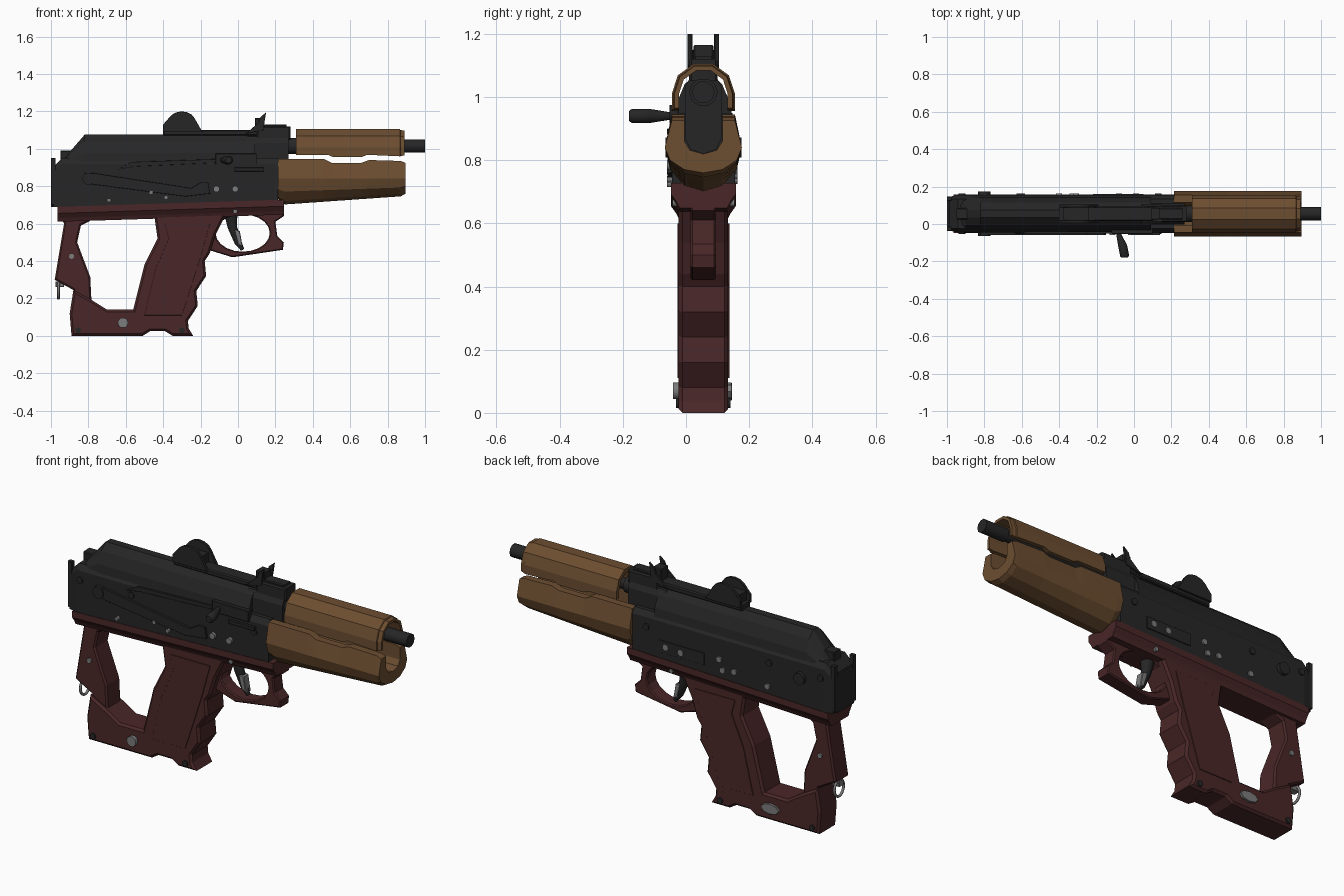
import bpy, bmesh, math

old = bpy.data.objects.get("Cube")
if old:
    bpy.data.objects.remove(old, do_unlink=True)

MID = .055     # centre plane of the body
WALL = .1      # half width of the receiver
BORE = 1.015   # height of the barrel axis
RIGHT, LEFT = -1, 1
SIDES = (RIGHT, LEFT)


def material(name, *rgb):
    mat = bpy.data.materials.new(name)
    mat.use_nodes = True
    mat.diffuse_color = (*rgb, 1)
    mat.node_tree.nodes["Principled BSDF"].inputs["Base Color"].default_value = (*rgb, 1)
    return mat


STEEL = material("black steel", .019, .019, .019)
WOOD = material("brown wood", .15, .075, .03)
MAROON = material("maroon polymer", .068, .02, .021)
SILVER = material("bare metal", .2, .2, .2)


def add(name, mesh, mat):
    ob = bpy.data.objects.new(name, mesh)
    bpy.context.collection.objects.link(ob)
    mesh.materials.clear()
    mesh.materials.append(mat)
    return ob


def arc(width, height, start, end, steps, base=0, middle=0):
    """Points of a faceted elliptical arc, angles in half turns."""
    angles = [math.pi * (start + (end - start) * i / steps) for i in range(steps + 1)]
    return [(middle + width * math.cos(a), base + height * math.sin(a)) for a in angles]


def mirrored(half):
    return half + [(-y, z) for y, z in reversed(half)]


def loft(name, mat, stations):
    """Skin matching (y, z) sections placed along x, with end caps."""
    bm = bmesh.new()
    rings = [[bm.verts.new((x, MID + y, z)) for y, z in section] for x, section in stations]
    for a, b in zip(rings, rings[1:]):
        for i in range(len(a)):
            bm.faces.new((a[i - 1], a[i], b[i], b[i - 1]))
    bm.faces.new(rings[0])
    bm.faces.new(rings[-1])
    bmesh.ops.recalc_face_normals(bm, faces=bm.faces)
    mesh = bpy.data.meshes.new(name)
    bm.to_mesh(mesh)
    bm.free()
    return add(name, mesh, mat)


def add_spline(curve, points, cyclic):
    spline = curve.splines.new('POLY')
    spline.points.add(len(points) - 1)
    for point, (x, y, z, radius) in zip(spline.points, points):
        point.co = (x, y, z, 1)
        point.radius = radius
    spline.use_cyclic_u = cyclic
    spline.use_smooth = False


def curve_to_part(name, mat, curve):
    source = bpy.data.objects.new(name + " path", curve)
    bpy.context.collection.objects.link(source)
    graph = bpy.context.evaluated_depsgraph_get()
    mesh = bpy.data.meshes.new_from_object(source.evaluated_get(graph))
    bpy.data.objects.remove(source, do_unlink=True)
    return add(name, mesh, mat)


def plate(name, mat, half, *loops, y=0):
    """Chamfered slab from an (x, z) outline; further loops are holes."""
    curve = bpy.data.curves.new(name, 'CURVE')
    curve.dimensions = '2D'
    curve.fill_mode = 'BOTH'
    chamfer = half * .15
    curve.extrude = half - chamfer
    curve.bevel_depth = chamfer
    curve.offset = -chamfer
    curve.bevel_resolution = 0
    for loop in loops:
        add_spline(curve, [(x, z, 0, 1) for x, z in loop], True)
    ob = curve_to_part(name, mat, curve)
    ob.rotation_euler.x = math.pi / 2
    ob.location.y = MID + y


def box(name, mat, half, x0, x1, z0, z1, y=0):
    plate(name, mat, half, [(x0, z0), (x1, z0), (x1, z1), (x0, z1)], y=y)


def tube(name, mat, points, cyclic=False):
    """Round bar through (x, y, z, radius) points."""
    curve = bpy.data.curves.new(name, 'CURVE')
    curve.dimensions = '3D'
    curve.fill_mode = 'FULL'
    curve.bevel_depth = 1
    curve.bevel_resolution = 3
    curve.use_fill_caps = True
    add_spline(curve, points, cyclic)
    mesh = curve_to_part(name, mat, curve).data
    mesh.shade_smooth()
    mesh.set_sharp_from_angle(angle=math.radians(45))


def pin(name, mat, side, x, z, radius, wall=WALL, out=.008):
    tube(name, mat, [(x, MID + side * d, z, radius) for d in (wall - .02, wall + out)])


# Receiver body and rounded top cover
def body(bottom):
    return mirrored([(WALL, bottom), (WALL, .92), (.08, .95)])


loft("receiver", STEEL, [(-.99, mirrored([(.09, .69), (.09, .87), (.08, .9)])),
                         (-.94, body(.69)), (.215, body(.725))])
loft("top_cover", STEEL, [(x, arc(.095, rise, 0, 1, 7, .9)) for x, rise in
                          [(-.95, .03), (-.9, .085), (-.82, .18), (.09, .18)]])
box("rear_plate", STEEL, .085, -1, -.97, .69, .88)
box("rear_latch", STEEL, .03, -.95, -.88, .9, .99)
for side in SIDES:
    box("rear_plate_rib", STEEL, .012, -1, -.975, .7, .95, y=side * .08)

# Top rail with rounded sight ears
box("top_rail", STEEL, .04, -.4, .12, 1.07, 1.1)
box("sight_block", STEEL, .038, -.38, -.24, 1.09, 1.15)
ear = [(-.4, 1.09), (-.4, 1.13)] + arc(.07, .05, .8, .1, 5, 1.15, -.3) + [(-.19, 1.09)]
leaf = [(.04, 1.08), (.11, 1.14), (.12, 1.17), (.15, 1.195), (.135, 1.1)]
for side in SIDES:
    plate("sight_ear", STEEL, .008, ear, y=side * .042)
    plate("leaf_ear", STEEL, .006, leaf, y=side * .044)
box("leaf_notch", STEEL, .032, .09, .14, 1.1, 1.165)

# Front trunnion
trunnion = arc(.058, .05, -1, 0, 4, .87) + arc(.058, .05, 0, 1, 4, 1.03)
loft("trunnion", STEEL, [(.05, trunnion), (.27, trunnion)])
box("sight_base", STEEL, .045, .1, .28, 1.05, 1.12)
box("sight_screw_block", STEEL, .03, .14, .26, 1.1, 1.13)

# Barrel
for name, start, end, radius in [("barrel", .2, .9, .03), ("muzzle", .86, 1, .036),
                                 ("barrel_collar", .26, .31, .045)]:
    tube(name, STEEL, [(start, MID, BORE, radius), (end, MID, BORE, radius)])


# Wooden handguards: open trough below, arched shell above
def trough(depth, top):
    rim = [(WALL, top), (.06, top)]
    return (arc(.122, depth, -1, 0, 6, .84) + rim + arc(.06, .04, 0, -1, 4, .86)
            + [(-y, z) for y, z in reversed(rim)])


def arch(low, radius):
    outer = arc(radius, radius, 0, 1, 5, 1.01)
    inner = arc(.077, .077, 1, 0, 5, 1.01)
    return ([(radius, low)] + outer + [(-radius, low), (-.077, low)] + inner + [(.077, low)])


loft("lower_handguard", WOOD, [(.215, trough(.11, .945))] + [
    (x, trough(.155 - .07 * x, top)) for x, top in
    [(.25, .945), (.46, .945), (.5, .925), (.66, .925), (.7, .94), (.87, .935)]]
    + [(.895, trough(.08, .925))])
loft("upper_handguard", WOOD, [(x, arch(low, radius)) for x, low, radius in [
    (.31, .968, WALL), (.48, .968, WALL), (.51, .955, WALL), (.66, .955, WALL),
    (.69, .968, WALL), (.865, .96, WALL), (.868, .96, .095), (.89, .965, .092)]])

# Maroon chassis rail and rear strut
loft("chassis_rail", MAROON, [(x, mirrored([(.075, z - .08), (.085, z - .06),
                                            (.103, z - .035), (.103, z)]))
                              for x, z in [(-.965, .69), (.245, .728)]])
plate("rear_strut", MAROON, .06, [
    (-.95, .64), (-.93, .6), (-.98, .3), (-.88, .245), (-.9, .12), (-.78, .12),
    (-.79, .315), (-.86, .5), (-.84, .59), (-.79, .615), (-.79, .64)])


# Grip with finger grooves, joined to the base
def groove(z):
    return -.275 + .28 * z + .015 * math.cos(math.tau * z / .16)


finger_edge = [(groove(z), z) for z in (i * .04 for i in range(12))]
plate("grip", MAROON, .078, [(-.9, .12), (-.89, 0), (-.51, 0), (-.47, .025), (-.39, .025),
      (-.35, 0), (-.24, 0)] + finger_edge[1:] + [(-.12, .54), (-.06, .66), (-.45, .66),
      (-.43, .52), (-.5, .38), (-.56, .14), (-.7, .14), (-.78, .19), (-.88, .245)])
for side in SIDES:
    plate("grip_panel", MAROON, .004, [(-.39, .6), (-.15, .6), (-.2, .42), (-.3, .11),
          (-.5, .11), (-.44, .36), (-.37, .52)], y=side * .078)

# Trigger guard and trigger
plate("trigger_guard", MAROON, .04,
      [(-.16, .66), (-.16, .46), (-.03, .42), (.24, .46), (.245, .5), (.21, .535),
       (.2, .61), (.245, .64), (.245, .67)],
      arc(.145, .1, 0, 1.9, 19, .55, .025))
tube("trigger", STEEL, [(-.04, MID, .67, .04), (-.03, MID, .58, .026),
                        (0, MID, .5, .02), (.025, MID, .46, .01)])
plate("trigger_safety", SILVER, .022, [(-.02, .57), (0, .49), (.025, .475), (.01, .56)])

# Charging handle and bolt on the right side
tube("charging_handle", STEEL, [(-.09, .02, .94, .014), (-.08, -.06, .94, .014),
                                (-.06, -.12, .94, .024), (-.05, -.17, .94, .024),
                                (-.05, -.18, .94, .017)])
box("bolt_carrier", STEEL, .015, -.12, .1, .915, .975, y=-.093)
box("magazine_lever", STEEL, .015, -.02, .14, .88, .9, y=-WALL)
plate("cover_rib", STEEL, .006, [(-.64, .89), (-.57, .93), (-.12, .945), (-.12, .925),
                                 (-.56, .905)], y=-WALL)

# Selector lever on the right side, hinge plate on the left
plate("selector_lever", STEEL, .007, [(-.82, .87), (-.77, .87), (-.25, .79), (-.2, .82),
      (-.16, .82), (-.15, .76), (-.28, .745), (-.78, .81)], y=-.107)
box("left_side_plate", STEEL, .005, -.22, .05, .755, .82, y=WALL)

# Dark pins and bright rivets
for side in SIDES:
    pin("selector_pivot", STEEL, side, -.8, .84, .033, out=.02)
    for x in (-.92, -.61, .13):
        pin("receiver_pin", STEEL, side, x, .87, .018)
    for x in (-.855, -.3):
        pin("base_pin", STEEL, side, x, .03, .016, wall=.078)
    pin("strut_pin", SILVER, side, -.89, .425, .014, wall=.06)
    pin("rail_pin", SILVER, side, -.015, .665, .012, wall=.09)
for x, z in [(-.69, .725), (-.465, .765), (-.385, .74)]:
    pin("small_rivet", SILVER, RIGHT, x, z, .011, out=.015)
for x in (-.115, -.015):
    pin("large_rivet", SILVER, RIGHT, x, .785, .017, out=.015)
for x, z in [(.01, .79), (-.08, .785), (-.31, .81), (-.33, .755), (-.4, .765), (-.6, .74)]:
    pin("left_rivet", SILVER, LEFT, x, z, .016)

# Base bolt, magazine catch and sling ring
pin("base_bolt", SILVER, RIGHT, -.615, .07, .028, wall=.078, out=.018)
plate("magazine_catch", SILVER, .01, arc(.055, .028, 0, 1.75, 7, .068, -.605), y=.08)
box("ring_bracket", SILVER, .02, -.975, -.93, .26, .29)
tube("sling_ring", SILVER, [(-.96, MID + y, z, .007) for y, z in
                            arc(.04, .045, 0, 1.9, 19, .245)], cyclic=True)
